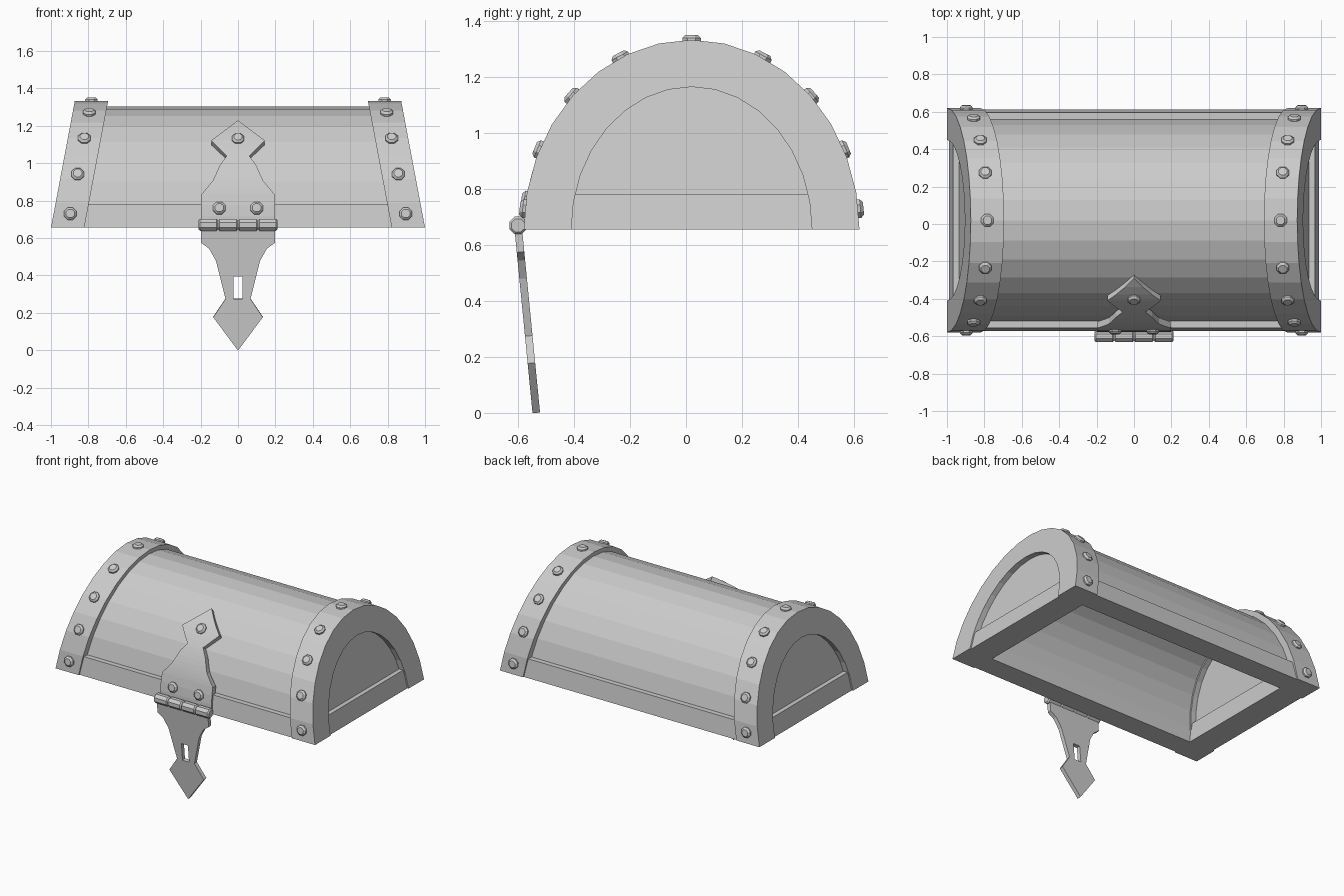
import bpy, bmesh
from math import sin, cos, pi, asin
from mathutils import Vector, Matrix

if "Cube" in bpy.data.objects:
    bpy.data.objects.remove(bpy.data.objects["Cube"])

BASE, MID = 0.655, 0.02          # underside height, arch centre in y
SEGS = 16

grey = bpy.data.materials.new("plain_grey")
grey.use_nodes = True
grey.diffuse_color = (0.6, 0.6, 0.6, 1)
grey.node_tree.nodes["Principled BSDF"].inputs["Base Color"].default_value = (0.6, 0.6, 0.6, 1)


def finish(name, bm):
    bmesh.ops.recalc_face_normals(bm, faces=bm.faces)
    mesh = bpy.data.meshes.new(name)
    bm.to_mesh(mesh)
    bm.free()
    mesh.materials.append(grey)
    ob = bpy.data.objects.new(name, mesh)
    bpy.context.collection.objects.link(ob)
    return ob


def on_arch(a, h, t):
    return MID + a * cos(t), BASE + h * sin(t)


def arch(a, h):
    return [on_arch(a, h, pi * i / SEGS) for i in range(SEGS + 1)]


def lean(z, depth):
    """Distance from the middle: the ends lean inwards with height."""
    return 1 - 0.188 * (z - BASE) - depth


def loop(bm, profile, side, depth):
    return [bm.verts.new((side * lean(z, depth), y, z)) for y, z in profile]


def shell(name, outer, inner, start, end):
    """Hollow arch between two (side, depth) ends."""
    bm = bmesh.new()
    loops = [loop(bm, p, *e) for p, e in
             ((outer, start), (outer, end), (inner, end), (inner, start))]
    for k in range(4):
        p, q = loops[k], loops[(k + 1) % 4]
        for i in range(SEGS):
            bm.faces.new((p[i], p[i + 1], q[i + 1], q[i]))
    for i in (0, SEGS):
        bm.faces.new([l[i] for l in loops])
    return finish(name, bm)


def panel(name, profile, side, near, far):
    """Solid arched end board."""
    bm = bmesh.new()
    p, q = loop(bm, profile, side, near), loop(bm, profile, side, far)
    bm.faces.new(p)
    bm.faces.new(q)
    n = len(p)
    for i in range(n):
        bm.faces.new((p[i], p[(i + 1) % n], q[(i + 1) % n], q[i]))
    return finish(name, bm)


def rivet(name, x, a, h, t):
    """Bevelled stud set square to an arch."""
    y, z = on_arch(a, h, t)
    normal = Vector((0, cos(t) / a, sin(t) / h)).normalized()
    turn = Matrix.Translation((x, y, z)) @ normal.to_track_quat('Z', 'Y').to_matrix().to_4x4()
    bm = bmesh.new()
    rings = []
    for r, up in ((0.036, -0.01), (0.036, 0.007), (0.024, 0.018)):
        rings.append([bm.verts.new(turn @ Vector((r * cos(k * pi / 4 + pi / 8), r * sin(k * pi / 4 + pi / 8), up)))
                      for k in range(8)])
    for p, q in zip(rings, rings[1:]):
        for k in range(8):
            bm.faces.new((p[k], p[k - 1], q[k - 1], q[k]))
    bm.faces.new(rings[0])
    bm.faces.new(rings[-1])
    return finish(name, bm)


def strap(name, rows, depth_at, thick, slot=None):
    """Symmetric plate from (height, half width) rows, with an optional slot."""
    core = 0.025
    bm = bmesh.new()
    for (z0, w0), (z1, w1) in zip(rows, rows[1:]):
        cut = slot and slot[0] <= (z0 + z1) / 2 <= slot[1]
        for s in (-1, 1):
            strips = [((min(core, w0), w0), (min(core, w1), w1))]
            if not cut:
                strips.append(((0, min(core, w0)), (0, min(core, w1))))
            for (a, b), (c, d) in strips:
                quad = [(s * a, z0), (s * b, z0), (s * d, z1), (s * c, z1)]
                if s < 0:
                    quad.reverse()
                bm.faces.new([bm.verts.new((x, depth_at(z), z)) for x, z in quad])
    bmesh.ops.remove_doubles(bm, verts=bm.verts, dist=0.0002)
    bmesh.ops.dissolve_degenerate(bm, edges=bm.edges, dist=0.0002)
    ob = finish(name, bm)
    mod = ob.modifiers.new("thickness", 'SOLIDIFY')
    mod.thickness, mod.offset = thick, 0
    return ob


def refine(rows, steps):
    """Extra rows so a strap can bend round the lid."""
    out = []
    for (z0, w0), (z1, w1) in zip(rows, rows[1:]):
        out += [(z0 + (z1 - z0) * k / steps, w0 + (w1 - w0) * k / steps) for k in range(steps)]
    return out + [rows[-1]]


# Barrel-shaped lid
shell("lid_barrel", arch(0.55, 0.647), arch(0.44, 0.52), (-1, 0.1), (1, 0.1))

# End bands, end boards and studs
BAND = (0.6, 0.678)
for side, word in ((1, "left"), (-1, "right")):
    shell(word + "_band", arch(*BAND), arch(0.43, 0.51), (side, 0), (side, 0.178))
    panel(word + "_end_board", arch(0.435, 0.515), side, 0.04, 0.14)
    quarter = [0.11, 0.435, 0.78, 1.135]
    for i, t in enumerate(quarter + [pi / 2] + [pi - q for q in quarter]):
        z = on_arch(*BAND, t)[1]
        rivet(f"{word}_band_stud_{i + 1}", side * lean(z, 0.089), *BAND, t)

# Rectangular base frame
bm = bmesh.new()
rings = []
for hx, hy, z in ((0.99, 0.592, BASE), (0.967, 0.575, 0.78), (0.81, 0.44, 0.78), (0.81, 0.44, BASE)):
    rings.append([bm.verts.new((sx * hx, MID + sy * hy, z))
                  for sx, sy in ((-1, -1), (1, -1), (1, 1), (-1, 1))])
for k in range(4):
    p, q = rings[k], rings[(k + 1) % 4]
    for i in range(4):
        bm.faces.new((p[i], p[i - 1], q[i - 1], q[i]))
finish("base_frame", bm)

# Upper hasp strap, bent round the lid
STRAP = (0.58, 0.654)
upper = [(0.66, 0.2), (0.83, 0.195), (0.9, 0.135), (0.985, 0.095), (1.03, 0.06), (1.11, 0.143), (1.215, 0)]
strap("upper_strap", refine(upper, 3),
      lambda z: MID - STRAP[0] * cos(asin((z - BASE) / STRAP[1])), 0.036)
for i, (x, z) in enumerate(((-0.1, 0.76), (0.1, 0.76), (0, 1.13))):
    rivet(f"strap_stud_{i + 1}", x, 0.598, 0.672, pi - asin((z - BASE) / 0.672))

# Lower hasp plate with its slot
SLOT = (0.275, 0.395)
lower = [(0, 0), (0.178, 0.133), (SLOT[0], 0.067), (SLOT[1], 0.097), (0.48, 0.118),
         (0.545, 0.155), (0.575, 0.197), (0.66, 0.197)]
strap("lower_hasp", lower, lambda z: -0.535 - 0.098 * z, 0.027, SLOT)

# Hinge knuckles
for i in range(4):
    bm = bmesh.new()
    turn = Matrix.Translation((-0.159 + 0.106 * i, -0.6, 0.67)) @ Matrix.Rotation(pi / 2, 4, 'Y') \
        @ Matrix.Rotation(pi / 8, 4, 'Z')
    bmesh.ops.create_cone(bm, cap_ends=True, segments=8, radius1=0.034, radius2=0.034,
                          depth=0.106, matrix=turn)
    knuckle = finish(f"hinge_knuckle_{i + 1}", bm)
    bevel = knuckle.modifiers.new("soft_ends", 'BEVEL')
    bevel.width, bevel.segments, bevel.angle_limit = 0.008, 1, 1.2
